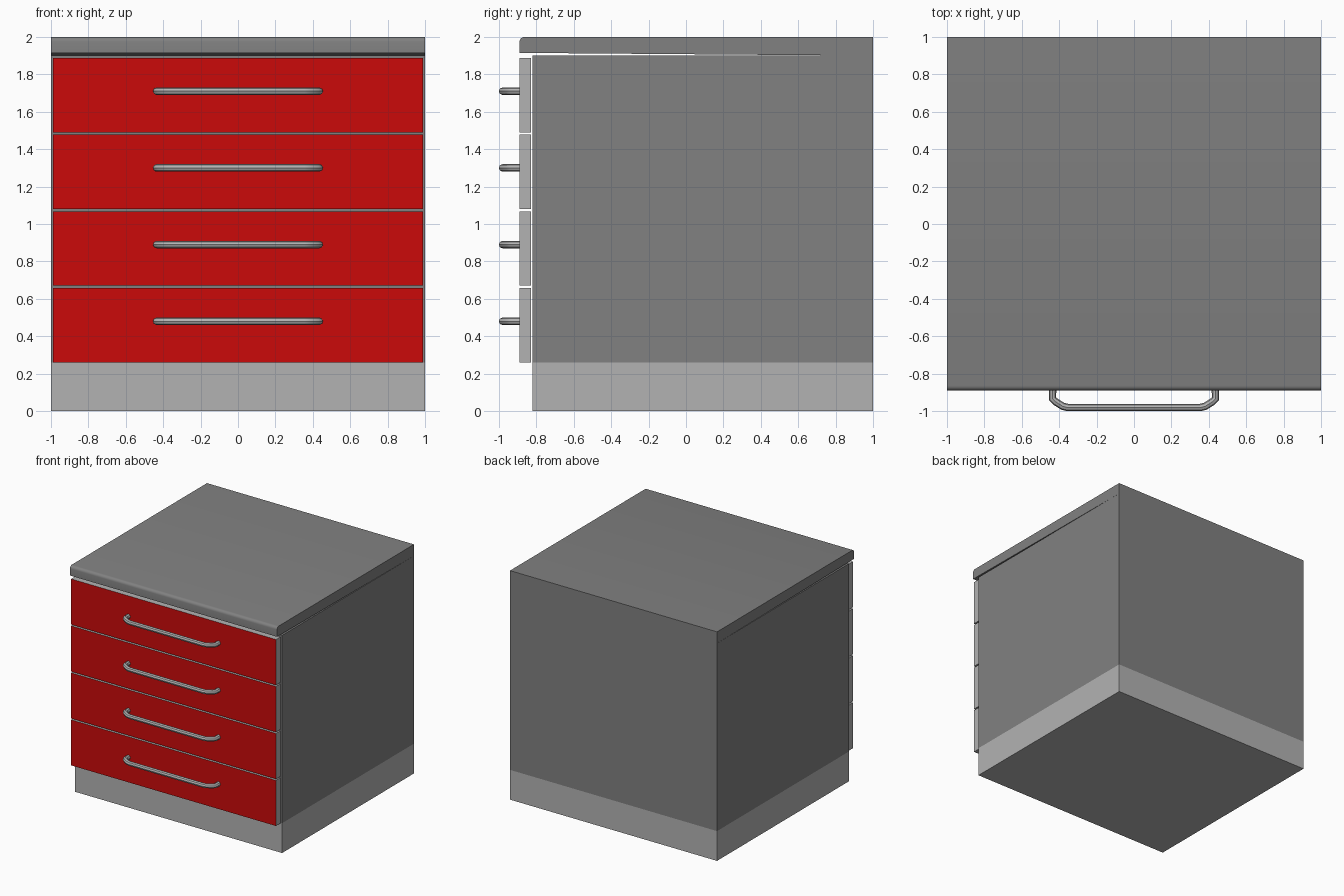
import bpy, bmesh, math

if "Cube" in bpy.data.objects:
    bpy.data.objects.remove(bpy.data.objects["Cube"])


def material(name, color):
    m = bpy.data.materials.new(name)
    m.diffuse_color = color
    m.use_nodes = True
    m.node_tree.nodes["Principled BSDF"].inputs["Base Color"].default_value = m.diffuse_color
    return m


dark = material("dark_grey", (0.22, 0.22, 0.22, 1))
light = material("light_grey", (0.45, 0.45, 0.45, 1))
red = material("red", (0.6, 0.003, 0.003, 1))


def box(name, x, y, z, mat):
    """Box from (min, max) ranges."""
    bm = bmesh.new()
    bmesh.ops.create_cube(bm, size=1)
    for v in bm.verts:
        v.co = [r[0] if c < 0 else r[1] for c, r in zip(v.co, (x, y, z))]
    bm.normal_update()
    me = bpy.data.meshes.new(name)
    bm.to_mesh(me)
    bm.free()
    me.materials.append(mat)
    ob = bpy.data.objects.new(name, me)
    bpy.context.collection.objects.link(ob)
    return ob


def smooth(ob):
    bpy.ops.object.select_all(action='DESELECT')
    ob.select_set(True)
    bpy.context.view_layer.objects.active = ob
    if ob.type == 'CURVE':
        bpy.ops.object.convert(target='MESH')
        ob = bpy.context.object
    bpy.ops.object.shade_smooth_by_angle(angle=math.radians(40))


# Plinth and carcass
box("plinth", (-1, 1), (-0.82, 1), (0, 0.26), light)
box("cabinet_body", (-1, 1), (-0.82, 1), (0.26, 1.90), dark)

# Worktop: side profile with rounded front edge and slightly raised underside
r = 0.025
profile = [(1, 2), (1, 1.90), (-0.89, 1.915)]
profile += [(-0.89 + r - r * math.cos(a), 2 - r + r * math.sin(a))
            for a in (i * math.pi / 8 for i in range(5))]
bm = bmesh.new()
face = bm.faces.new([bm.verts.new((-1, y, z)) for y, z in profile])
ext = bmesh.ops.extrude_face_region(bm, geom=[face])
bmesh.ops.translate(bm, vec=(2, 0, 0),
                    verts=[g for g in ext["geom"] if isinstance(g, bmesh.types.BMVert)])
bmesh.ops.recalc_face_normals(bm, faces=bm.faces)
me = bpy.data.meshes.new("worktop")
bm.to_mesh(me)
bm.free()
me.materials.append(dark)
worktop = bpy.data.objects.new("worktop", me)
bpy.context.collection.objects.link(worktop)
smooth(worktop)

# Right half of the handle path, mirrored to make the whole bar
half = [(0.435, -0.885), (0.435, -0.935), (0.42, -0.95), (0.38, -0.975), (0.355, -0.981)]
path = half + [(-x, y) for x, y in reversed(half)]

for i in range(4):
    # Drawer front: only the front face is red
    z0 = 0.26 + 0.41 * i
    panel = box(f"drawer_front_{i + 1}", (-0.99, 0.99), (-0.89, -0.828), (z0, z0 + 0.398), light)
    panel.data.materials.append(red)
    for p in panel.data.polygons:
        if p.normal.y < -0.9:
            p.material_index = 1

    # Bar handle
    cu = bpy.data.curves.new(f"handle_{i + 1}", 'CURVE')
    cu.dimensions = '3D'
    cu.bevel_depth = 0.02
    cu.bevel_resolution = 2
    cu.use_fill_caps = True
    sp = cu.splines.new('POLY')
    sp.points.add(len(path) - 1)
    for pt, (x, y) in zip(sp.points, path):
        pt.co = (x, y, 0.48 + 0.41 * i, 1)
    cu.materials.append(light)
    handle = bpy.data.objects.new(f"handle_{i + 1}", cu)
    bpy.context.collection.objects.link(handle)
    smooth(handle)
